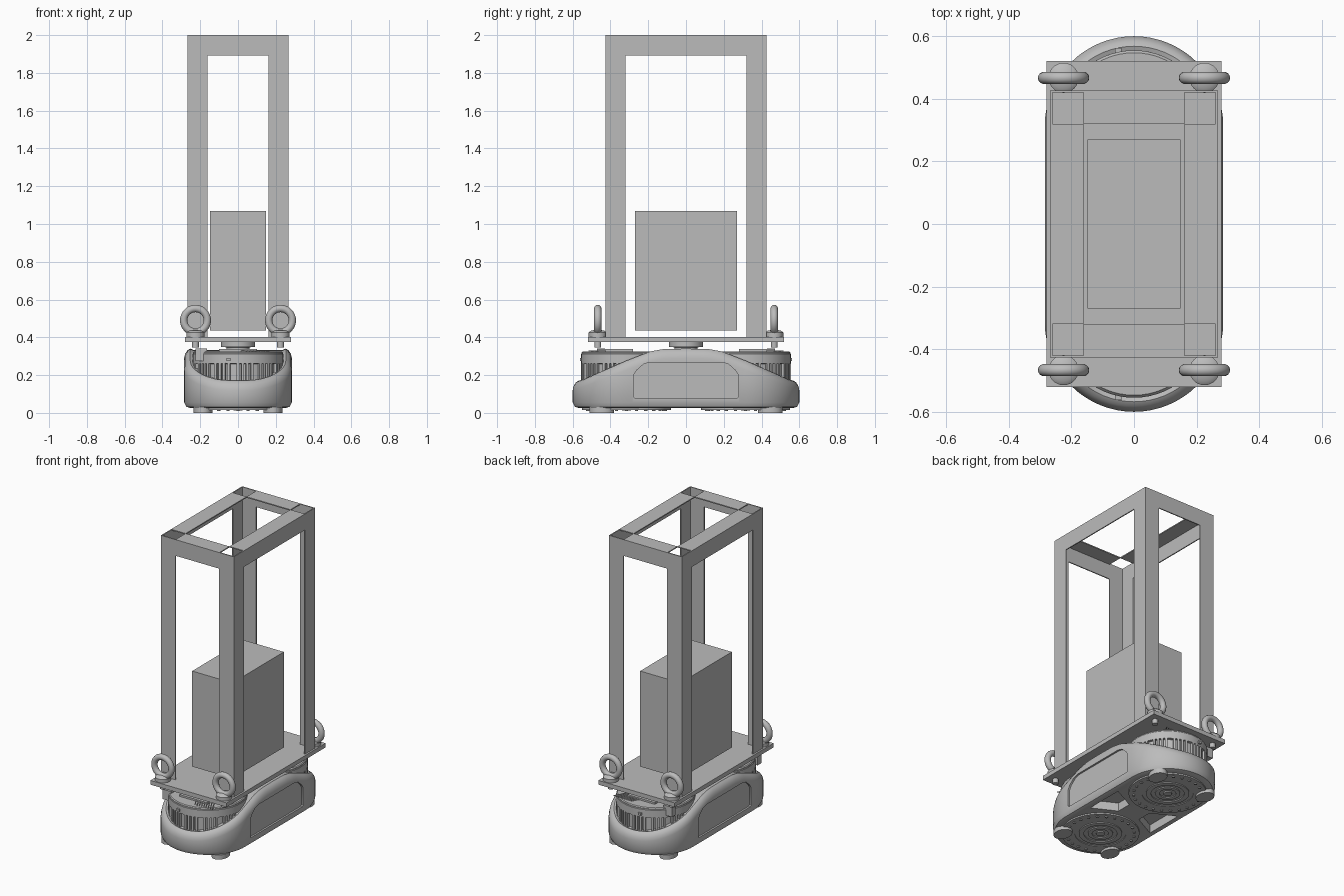
import bpy, bmesh, math
from mathutils import Matrix, Vector

if "Cube" in bpy.data.objects:
    bpy.data.objects.remove(bpy.data.objects["Cube"])

COLOUR = (0.5, 0.5, 0.5, 1)
grey = bpy.data.materials.new("plain grey")
grey.use_nodes = True
grey.diffuse_color = COLOUR
grey.node_tree.nodes["Principled BSDF"].inputs["Base Color"].default_value = COLOUR


def finish(name, bm, smooth=False):
    bmesh.ops.recalc_face_normals(bm, faces=bm.faces)
    mesh = bpy.data.meshes.new(name)
    bm.to_mesh(mesh)
    bm.free()
    mesh.materials.append(grey)
    ob = bpy.data.objects.new(name, mesh)
    bpy.context.collection.objects.link(ob)
    if smooth:
        activate(ob)
        bpy.ops.object.shade_smooth_by_angle(angle=math.radians(35))
    return ob


def activate(ob):
    bpy.ops.object.select_all(action='DESELECT')
    ob.select_set(True)
    bpy.context.view_layer.objects.active = ob


def add_box(bm, x0, x1, y0, y1, z0, z1, spin=None):
    m = Matrix.Translation(((x0 + x1) / 2, (y0 + y1) / 2, (z0 + z1) / 2))
    if spin:
        m = m @ Matrix.Rotation(spin, 4, 'Z')
    m = m @ Matrix.Diagonal((abs(x1 - x0), abs(y1 - y0), z1 - z0, 1))
    bmesh.ops.create_cube(bm, size=1, matrix=m)


def add_lathe(bm, profile, centre, segments=48):
    """Spin (radius, z) points about a vertical axis; zero radius closes it."""
    verts = [bm.verts.new((centre[0] + r, centre[1], z)) for r, z in profile]
    edges = [bm.edges.new(p) for p in zip(verts, verts[1:])]
    bmesh.ops.spin(bm, geom=verts + edges, cent=(*centre, 0), axis=(0, 0, 1),
                   angle=math.tau, steps=segments, use_merge=True)
    bmesh.ops.remove_doubles(bm, verts=bm.verts, dist=1e-5)


def add_prism(bm, points, shift):
    base = bm.faces.new([bm.verts.new(p) for p in points])
    top = bmesh.ops.extrude_face_region(bm, geom=[base])["geom"]
    bmesh.ops.translate(bm, vec=shift, verts=[v for v in top if isinstance(v, bmesh.types.BMVert)])


# Base shell: stadium outline whose rim falls away towards both ends
RAD, MID = 0.285, 0.315
SLOPE = [(0, .34), (.12, .338), (.19, .325), (.26, .298), (.5, .205), (.57, .178), (.61, .168)]


def rim_height(y):
    y = abs(y)
    for (a, za), (b, zb) in zip(SLOPE, SLOPE[1:]):
        if y <= b:
            return za + (zb - za) * (y - a) / (b - a)
    return SLOPE[-1][1]


half = []
for i in range(17):
    t = math.radians(-90 + 90 * i / 16)
    half.append((-MID, t))
half += [(-MID + 2 * MID * i / 20, 0) for i in range(1, 20)]
half += [(-y, -t) for y, t in reversed(half[:17])]
n = len(half)
outline = [(1, c, t) for c, t in half] + [(-1, c, t) for c, t in reversed(half[1:-1])]

# (inset, height above floor or below the rim)
rings = [(.035, .025, 0), (.012, .032, 0), (0, .055, 0),
         (0, -.05, 1), (.005, -.028, 1), (.018, -.008, 1), (.032, 0, 1), (.048, -.006, 1)]
bm = bmesh.new()
loops = []
for inset, h, from_rim in rings:
    loop = []
    for side, c, t in outline:
        r = RAD - inset
        z = h + (rim_height(c + RAD * math.sin(t)) if from_rim else 0)
        loop.append(bm.verts.new((side * r * math.cos(t), c + r * math.sin(t), z)))
    loops.append(loop)
for a, b in zip(loops, loops[1:]):
    for i in range(len(a)):
        j = (i + 1) % len(a)
        bm.faces.new((a[i], a[j], b[j], b[i]))
bm.faces.new(loops[0])
top = loops[-1]
for i in range(n - 1):
    quad = [top[i], top[i + 1], top[-i - 1], top[-i]]
    bm.faces.new(list(dict.fromkeys(quad)))
base = finish("base_shell", bm)

# Recessed side panels and underside pockets
panel = [(.27, .078), (.277, .085), (.277, .2), (.262, .225), (.225, .258), (.19, .268)]
panel += [(-y, z) for y, z in reversed(panel)]
cut = bmesh.new()
for s in (-1, 1):
    add_prism(cut, [(s * .273, y, z) for y, z in panel], (s * .1, 0, 0))
    add_prism(cut, [(s * x, y, -.02) for x, y in ((.08, -.05), (.235, -.13), (.235, .13), (.08, .05))],
              (0, 0, .1))
cutter = finish("recess_cutter", cut)
cutter.hide_render = True
activate(base)
mod = base.modifiers.new("recesses", 'BOOLEAN')
mod.operation, mod.solver, mod.object = 'DIFFERENCE', 'EXACT', cutter
bpy.ops.object.modifier_apply(modifier=mod.name)
bpy.data.objects.remove(cutter)
bpy.ops.object.shade_smooth_by_angle(angle=math.radians(35))

# Drum units at each end, with ribs, ridged lids and ringed undersides
for end, s in (("front", -1), ("back", 1)):
    c = (0, s * MID)
    bm = bmesh.new()
    add_lathe(bm, [(0, .1), (.225, .1), (.225, .26), (.24, .262), (.24, .312), (.237, .316),
                   (.237, .32), (.232, .326), (0, .326)], c, 64)
    finish(end + "_drum", bm, True)

    bm = bmesh.new()
    for k in range(60):
        if k % 5 == 4:
            continue
        a = math.tau * k / 60
        x, y = .23 * math.cos(a), c[1] + .23 * math.sin(a)
        add_box(bm, x - .01, x + .01, y - .007, y + .007, .12, .263, a)
    finish(end + "_drum_ribs", bm)

    bm = bmesh.new()
    for k in range(9):
        x = .02 + k * .016
        add_box(bm, x - .003, x + .003, s * .42, s * .52, .325, .33, -s * .5)
    finish(end + "_lid_ridges", bm)

    bm = bmesh.new()
    add_box(bm, -.225, -.165, s * .43, s * .47, .275, .34)
    add_box(bm, -.06, -.04, s * .54, s * .562, .275, .29)
    add_box(bm, -.1, .1, s * .28, s * .47, .326, .338)
    finish(end + "_lid_bracket", bm)

    bm = bmesh.new()
    add_lathe(bm, [(0, .012), (.025, .012), (.025, .02), (.05, .02), (.05, .014), (.075, .014),
                   (.075, .02), (.1, .02), (.1, .014), (.13, .014), (.13, .02), (.155, .02),
                   (.155, .016), (.235, .016), (.235, .04), (0, .04)], c, 64)
    finish(end + "_underside_disc", bm, True)

    bm = bmesh.new()
    for k in range(24):
        a = math.tau * k / 24
        bmesh.ops.create_cone(bm, cap_ends=True, segments=10, radius1=.009, radius2=.009, depth=.008,
                              matrix=Matrix.Translation((.205 * math.cos(a), c[1] + .205 * math.sin(a), .014)))
    finish(end + "_underside_studs", bm)

    # Feet
    bm = bmesh.new()
    for x in (-.185, .185):
        m = Matrix.Translation((x, s * .445, .015)) @ Matrix.Diagonal((.05, .065, .03, 1))
        bmesh.ops.create_cone(bm, cap_ends=True, segments=24, radius1=1, radius2=1, depth=1, matrix=m)
    finish(end + "_feet", bm, True)

# Central hub and deck plate
bm = bmesh.new()
add_lathe(bm, [(0, .33), (.06, .33), (.06, .347), (.09, .35), (.09, .376), (0, .376)], (0, 0))
finish("hub", bm, True)
bm = bmesh.new()
add_box(bm, -.28, .28, -.52, .52, .375, .403)
finish("deck_plate", bm)

# Cargo box
bm = bmesh.new()
add_box(bm, -.148, .148, -.27, .27, .435, 1.07)
finish("cargo_box", bm)

# Angle-section frame
X, Y, LEG, T, TOP = .268, .427, .107, .007, 2.0
for sx in (-1, 1):
    for sy in (-1, 1):
        bm = bmesh.new()
        section = [(X, Y), (X - LEG, Y), (X - LEG, Y - T), (X - T, Y - T), (X - T, Y - LEG), (X, Y - LEG)]
        add_prism(bm, [(sx * x, sy * y, .403) for x, y in section], (0, 0, TOP - .403))
        finish("frame_post", bm)
for s in (-1, 1):
    section = [(0, 0), (LEG, 0), (LEG, T), (T, T), (T, LEG), (0, LEG)]
    bm = bmesh.new()
    add_prism(bm, [(s * (X - u), -Y + LEG, TOP - v) for u, v in section], (0, 2 * (Y - LEG), 0))
    finish("side_top_beam", bm)
    bm = bmesh.new()
    add_prism(bm, [(-X + LEG, s * (Y - u), TOP - v) for u, v in section], (2 * (X - LEG), 0, 0))
    finish("end_top_beam", bm)

# Lifting eye bolts
for sx in (-1, 1):
    for sy in (-1, 1):
        c = Vector((sx * .225, sy * .467, 0))
        bm = bmesh.new()
        add_lathe(bm, [(0, .345), (.018, .345), (.018, .403), (.048, .403), (.048, .425),
                       (.035, .436), (0, .44)], c[:2], 32)
        ring = bmesh.new()
        add_lathe(ring, [(.0625 + .0195 * math.cos(math.tau * k / 14), .0195 * math.sin(math.tau * k / 14))
                         for k in range(15)], (0, 0), 36)
        ring.transform(Matrix.Translation(c + Vector((0, 0, .49))) @ Matrix.Rotation(math.pi / 2, 4, 'X'))
        finish("eye_bolt_ring", ring, True)
        finish("eye_bolt_shank", bm, True)
